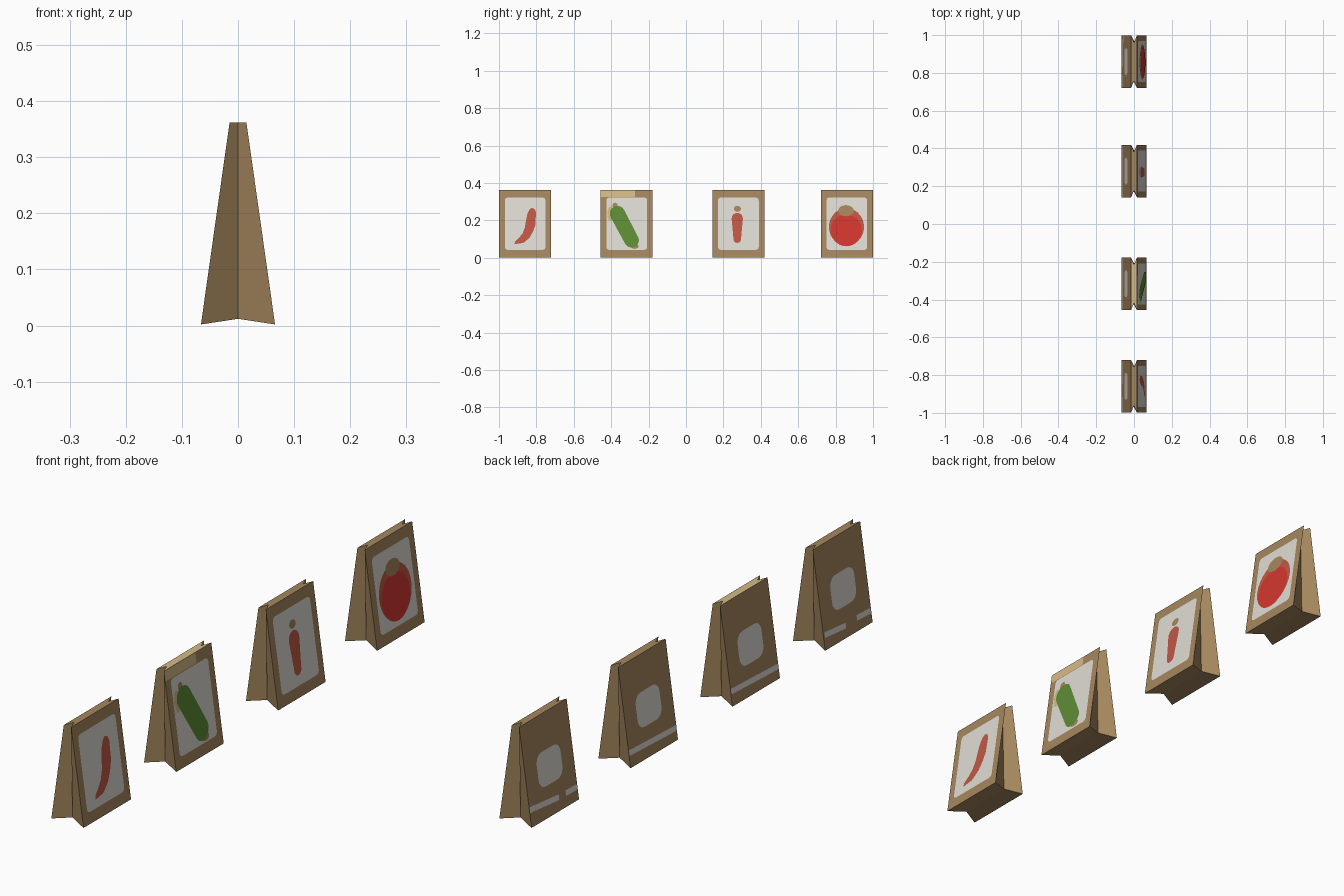
import bpy, bmesh, math
from mathutils import Vector

if "Cube" in bpy.data.objects:
    bpy.data.objects.remove(bpy.data.objects["Cube"])

W, Z0, Z1 = 0.139, 0.002, 0.362      # half width, bottom and top heights
XB, XT = 0.066, 0.015                # half depth at bottom and top


def mat(name, rgb):
    m = bpy.data.materials.new(name)
    m.diffuse_color = [((c / 255 + 0.055) / 1.055) ** 2.4 for c in rgb] + [1]
    m.use_nodes = True
    m.node_tree.nodes["Principled BSDF"].inputs["Base Color"].default_value = m.diffuse_color
    return m


KRAFT = mat("kraft_paper", (165, 135, 94))
PALE = mat("pale_tan", (212, 186, 135))
WHITE = mat("label_white", (224, 220, 212))
RED = mat("tomato_red", (212, 54, 47))
DULL = mat("chili_red", (192, 88, 70))
GREEN = mat("cucumber_green", (93, 140, 53))


def finish(bm, name, mats):
    me = bpy.data.meshes.new(name)
    bm.to_mesh(me)
    bm.free()
    for m in mats:
        me.materials.append(m)
    ob = bpy.data.objects.new(name, me)
    bpy.context.collection.objects.link(ob)
    return ob


def bag(name, cy, top_mat):
    """Tapered paper bag with inward folded side gussets."""
    bm = bmesh.new()

    def ring(x, z, fold_z, inset):
        pts = [(x, -W, z), (x, W, z), (0, W - inset, fold_z),
               (-x, W, z), (-x, -W, z), (0, -W + inset, fold_z)]
        return [bm.verts.new((a, b + cy, c)) for a, b, c in pts]

    lo, hi = ring(XB, Z0, 0.012, 0.03), ring(XT, Z1, Z1, 0.038)
    for i in range(6):
        j = (i + 1) % 6
        bm.faces.new((lo[i], lo[j], hi[j], hi[i]))
    for r, idx in ((lo, 0), (hi, 1)):
        for q in ((0, 1, 2, 5), (2, 3, 4, 5)):
            bm.faces.new([r[k] for k in q]).material_index = idx
    bmesh.ops.recalc_face_normals(bm, faces=bm.faces)
    finish(bm, name, [KRAFT, top_mat])


def plate(name, cy, pts, m, side=1, layer=1):
    """Thin printed shape lying on the sloped front (+x) or back (-x) panel."""
    bm = bmesh.new()
    vs = []
    for y, z in pts:
        x = XB - (XB - XT) * (z - Z0) / (Z1 - Z0) + 0.0008 * layer
        vs.append(bm.verts.new((side * x, cy + y, z)))
    f = bm.faces.new(vs)
    f.normal_update()
    if f.normal.x * side < 0:
        f.normal_flip()
    bmesh.ops.triangulate(bm, faces=bm.faces[:])
    finish(bm, name, [m])


def rounded(y0, y1, z0, z1, r, n=5):
    pts = []
    for k, (cy, cz) in enumerate(((y1 - r, z1 - r), (y0 + r, z1 - r),
                                  (y0 + r, z0 + r), (y1 - r, z0 + r))):
        for i in range(n + 1):
            a = (k + i / n) * math.pi / 2
            pts.append((cy + r * math.cos(a), cz + r * math.sin(a)))
    return pts


def ellipse(y, z, ry, rz, n=28):
    return [(y + ry * math.cos(2 * math.pi * i / n),
             z + rz * math.sin(2 * math.pi * i / n)) for i in range(n)]


def capsule(a, b, ra, rb, n=10):
    a, b = Vector(a), Vector(b)
    t = math.atan2(b.y - a.y, b.x - a.x)
    pts = []
    for c, r, s in ((b, rb, t - math.pi / 2), (a, ra, t + math.pi / 2)):
        for i in range(n + 1):
            u = s + math.pi * i / n
            pts.append((c.x + r * math.cos(u), c.y + r * math.sin(u)))
    return pts


# Four bags with labels; the back strips are (y0, y1, z at y0, z at y1)
full = [(-0.137, 0.137, 0.045, 0.055)]
bags = [("chili", -0.86, [(0.01, 0.132, 0.045, 0.055), (-0.137, -0.055, 0.045, 0.048)]),
        ("cucumber", -0.317, full),
        ("carrot", 0.28, full),
        ("tomato", 0.86, [(-0.03, 0.137, 0.05, 0.065), (-0.137, -0.07, 0.048, 0.05)])]
Y = {}
for name, cy, strips in bags:
    Y[name] = cy
    bag(name + "_bag", cy, PALE if name == "cucumber" else KRAFT)
    plate(name + "_label", cy, rounded(-0.109, 0.109, 0.043, 0.322, 0.015), WHITE)
    plate(name + "_back_patch", cy, rounded(-0.07, 0.07, 0.112, 0.235, 0.035), WHITE, -1)
    for a, b, za, zb in strips:
        h = 0.01
        plate(name + "_back_strip", cy,
              [(a, za - h), (b, zb - h), (b, zb + h), (a, za + h)], WHITE, -1)

# Chili picture
plate("chili_picture", Y["chili"],
      [(.034, .267), (.05, .262), (.058, .245), (.055, .176), (.042, .14), (.023, .107),
       (-.009, .08), (-.057, .073), (-.054, .088), (-.035, .105), (-.014, .13),
       (-.002, .16), (.003, .19), (.012, .235), (.022, .255)], DULL, layer=2)

# Cucumber picture, stem, tip and pale print along the bag top
c = Y["cucumber"]
plate("cucumber_picture", c, capsule((-.05, .237), (.026, .094), .041, .039), GREEN, layer=3)
plate("cucumber_stem", c, ellipse(-.062, .279, .014, .016, 12), KRAFT, layer=2)
plate("cucumber_tip", c, ellipse(.042, .062, .022, .014, 12), KRAFT, layer=2)
plate("cucumber_shade", c, ellipse(-.088, .235, .016, .04, 14), PALE, layer=2)
plate("cucumber_top_print", c, [(-.138, .325), (.045, .325), (.045, .3615), (-.138, .3615)], PALE)

# Carrot picture
c = Y["carrot"]
plate("carrot_picture", c, capsule((-.006, .21), (-.006, .1), .03, .02), DULL, layer=2)
plate("carrot_stem", c, ellipse(-.005, .262, .019, .016, 12), KRAFT, layer=2)

# Tomato picture
c = Y["tomato"]
plate("tomato_shade", c, ellipse(-.002, .165, .094, .1), DULL, layer=2)
plate("tomato_picture", c, ellipse(-.003, .147, .083, .085), RED, layer=3)
plate("tomato_stem", c, ellipse(-.004, .252, .042, .03, 16), KRAFT, layer=4)
